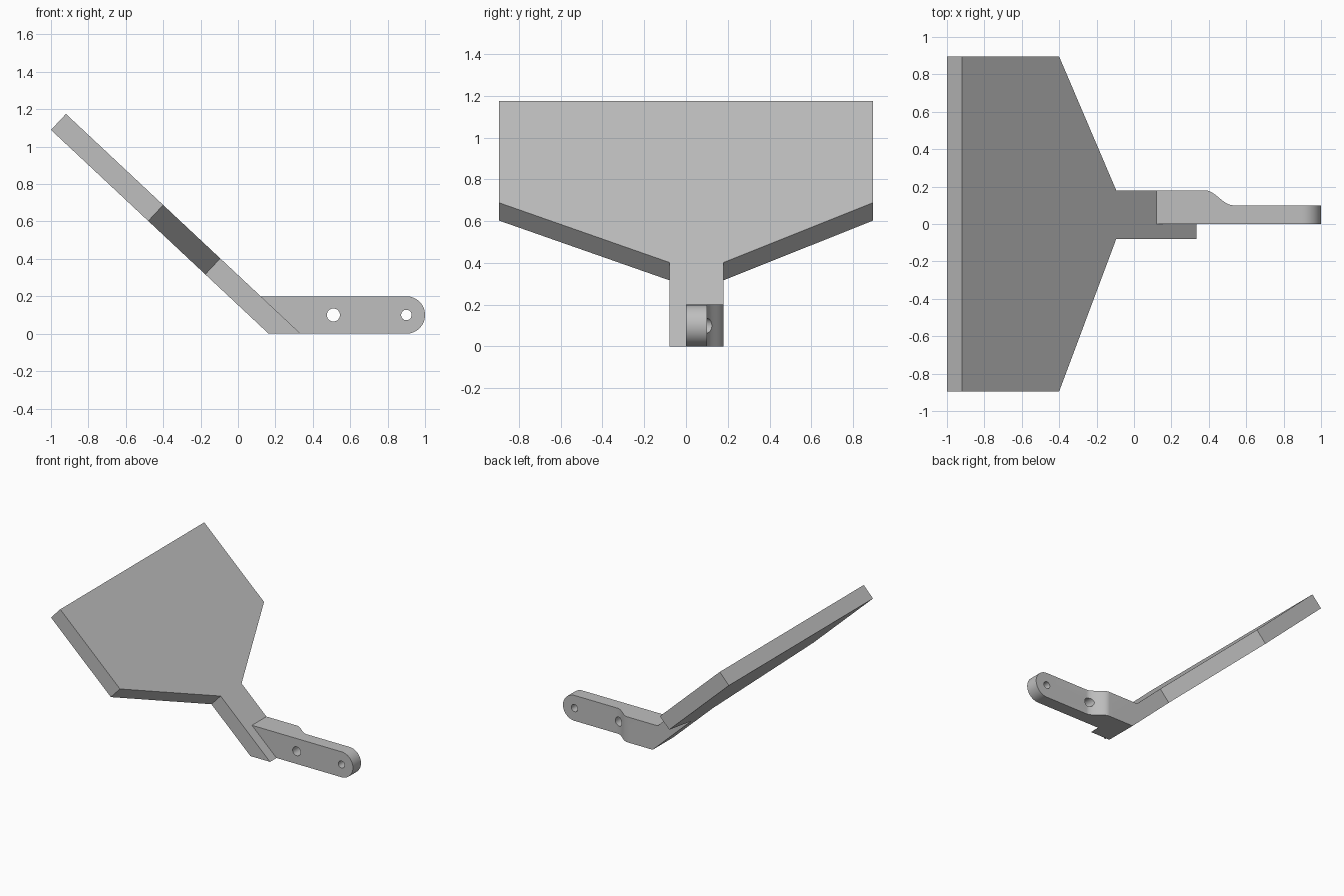
import bpy, bmesh, math
from mathutils import Vector

cube = bpy.data.objects.get("Cube")
if cube:
    bpy.data.objects.remove(cube)

grey = bpy.data.materials.new("light grey")
grey.use_nodes = True
colour = (0.52, 0.52, 0.52, 1)
grey.diffuse_color = colour
grey.node_tree.nodes["Principled BSDF"].inputs["Base Color"].default_value = colour


def prism(name, points, sweep):
    """Solid made by sweeping a flat outline along a vector."""
    bm = bmesh.new()
    face = bm.faces.new([bm.verts.new(p) for p in points])
    moved = bmesh.ops.extrude_face_region(bm, geom=[face])["geom"]
    bmesh.ops.translate(bm, vec=sweep, verts=[v for v in moved if isinstance(v, bmesh.types.BMVert)])
    bmesh.ops.recalc_face_normals(bm, faces=bm.faces)
    mesh = bpy.data.meshes.new(name)
    bm.to_mesh(mesh)
    bm.free()
    mesh.materials.append(grey)
    obj = bpy.data.objects.new(name, mesh)
    bpy.context.collection.objects.link(obj)
    return obj


def combine(obj, tool, operation):
    """Apply a boolean and remove the tool."""
    mod = obj.modifiers.new(operation.lower(), "BOOLEAN")
    mod.object, mod.operation, mod.solver = tool, operation, "EXACT"
    bpy.ops.object.select_all(action="DESELECT")
    bpy.context.view_layer.objects.active = obj
    obj.select_set(True)
    bpy.ops.object.modifier_apply(modifier=mod.name)
    bpy.data.objects.remove(tool)


def arc(cx, cz, r, start, end, steps, y):
    angles = [start + (end - start) * i / steps for i in range(steps + 1)]
    return [Vector((cx + r * math.cos(a), y, cz + r * math.sin(a))) for a in angles]


# Sloping blade with its neck, trimmed level with the ground
slope = 1.175 / 1.255
def on_slope(x, y):
    return Vector((x, y, (0.335 - x) * slope))

outline = [(-0.92, -0.895), (-0.40, -0.895), (-0.095, -0.08), (0.6, -0.08),
           (0.6, 0.18), (-0.095, 0.18), (-0.40, 0.895), (-0.92, 0.895)]
thickness = Vector((-0.08, 0, -0.08 / slope))
paddle = prism("paddle", [on_slope(*p) for p in outline], thickness)
bm = bmesh.new()
bm.from_mesh(paddle.data)
cut = bmesh.ops.bisect_plane(bm, geom=bm.verts[:] + bm.edges[:] + bm.faces[:],
                             plane_co=(0, 0, 0), plane_no=(0, 0, 1), clear_inner=True)
bmesh.ops.contextual_create(bm, geom=[e for e in cut["geom_cut"] if isinstance(e, bmesh.types.BMEdge)])
bmesh.ops.recalc_face_normals(bm, faces=bm.faces)
bm.to_mesh(paddle.data)
bm.free()

# Mounting arm with a rounded tip
side = [Vector((0.12, 0, 0.2)), Vector((0.17, 0, 0))]
side += arc(0.9, 0.1, 0.1, -math.pi / 2, math.pi / 2, 32, 0)
arm = prism("arm", side, (0, 0.18, 0))

# Curved step that thins the arm
step = [Vector((0.38 + 0.15 * t / 20, 0.14 + 0.04 * math.cos(math.pi * t / 20), -0.1)) for t in range(21)]
step += [Vector((1.1, 0.1, -0.1)), Vector((1.1, 0.3, -0.1)), Vector((0.38, 0.3, -0.1))]
combine(arm, prism("step_cutter", step, (0, 0, 0.4)), "DIFFERENCE")

# Two bolt holes
for x, radius in ((0.51, 0.035), (0.9, 0.028)):
    ring = arc(x, 0.1, radius, 0, 2 * math.pi, 32, -0.1)[:-1]
    combine(arm, prism("hole_cutter", ring, (0, 0.4, 0)), "DIFFERENCE")

# Join into one solid and smooth only the curved surfaces
combine(paddle, arm, "UNION")
bpy.ops.object.shade_smooth_by_angle(angle=math.radians(30))
